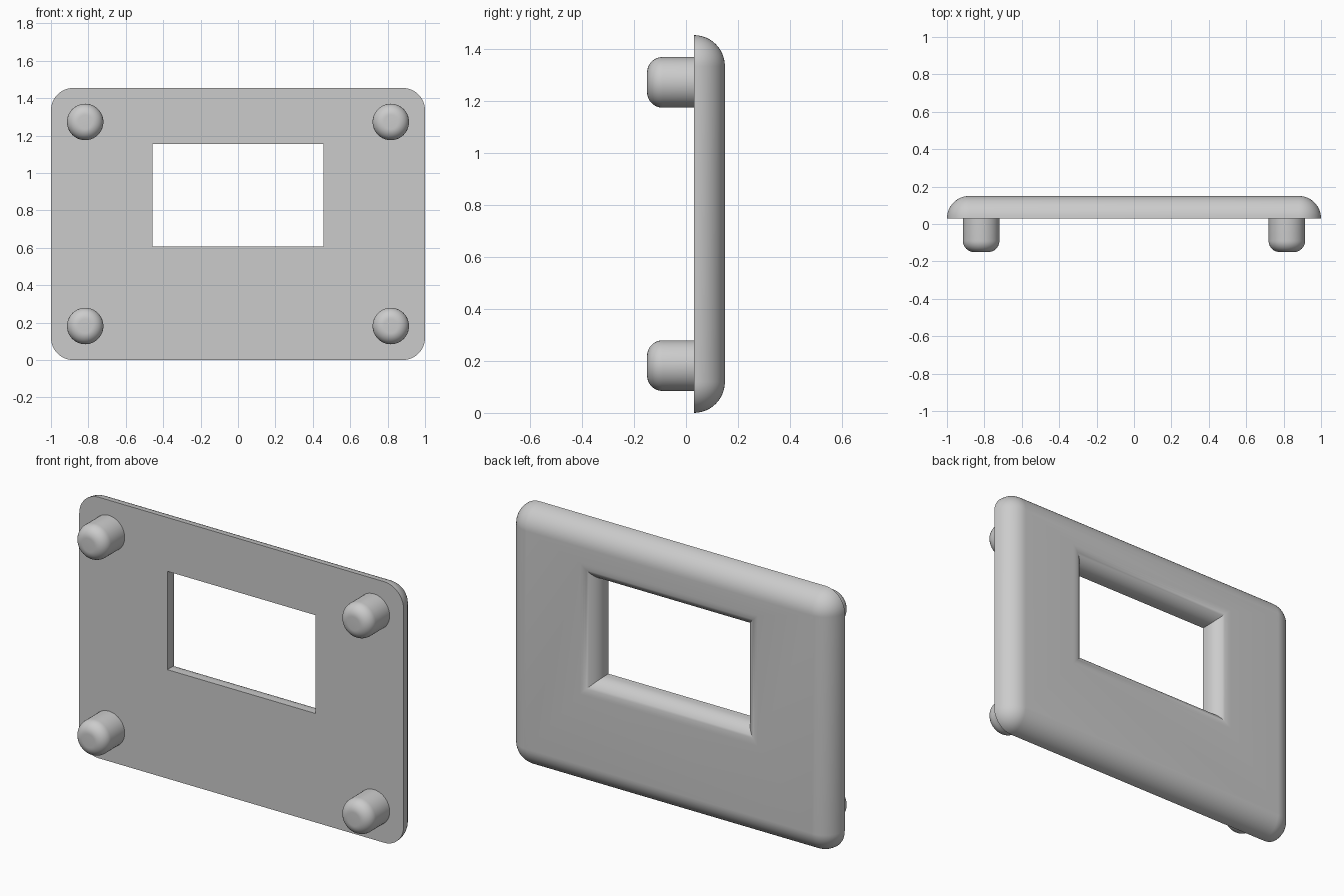
import bpy, bmesh
from math import sin, cos, pi, radians

cube = bpy.data.objects.get("Cube")
if cube:
    bpy.data.objects.remove(cube, do_unlink=True)

WIDTH, HEIGHT = 2.0, 1.455
FRONT, BACK, PEG_END = 0.03, 0.15, -0.15
ROUND, WINDOW_ROUND, STEPS = 0.12, 0.091, 12
MID_Z = HEIGHT / 2

grey = bpy.data.materials.new("plain_grey")
grey.use_nodes = True
colour = (0.6, 0.6, 0.6, 1)
grey.diffuse_color = colour
grey.node_tree.nodes["Principled BSDF"].inputs["Base Color"].default_value = colour


def rounded_rect(half_x, half_z, mid_z, radius, y):
    """Ring of points; a zero radius collapses to sharp corners on merging."""
    points = []
    for corner, (sx, sz) in enumerate([(1, 1), (-1, 1), (-1, -1), (1, -1)]):
        for i in range(STEPS + 1):
            a = (corner + i / STEPS) * pi / 2
            points.append((sx * (half_x - radius) + radius * cos(a), y,
                           mid_z + sz * (half_z - radius) + radius * sin(a)))
    return points


def skin(name, rings, closed=False):
    """Join successive rings with quads, capping the ends if not closed."""
    bm = bmesh.new()
    loops = [[bm.verts.new(p) for p in ring] for ring in rings]
    pairs = list(zip(loops, loops[1:] + loops[:1]))
    for a, b in pairs if closed else pairs[:-1]:
        for i in range(len(a)):
            j = (i + 1) % len(a)
            bm.faces.new((a[i], a[j], b[j], b[i]))
    if not closed:
        bm.faces.new(loops[0])
        bm.faces.new(loops[-1])
    bmesh.ops.remove_doubles(bm, verts=bm.verts, dist=1e-5)
    bmesh.ops.recalc_face_normals(bm, faces=bm.faces)
    mesh = bpy.data.meshes.new(name)
    bm.to_mesh(mesh)
    bm.free()
    mesh.materials.append(grey)
    obj = bpy.data.objects.new(name, mesh)
    bpy.context.collection.objects.link(obj)
    bpy.ops.object.select_all(action='DESELECT')
    obj.select_set(True)
    bpy.context.view_layer.objects.active = obj
    bpy.ops.object.shade_smooth_by_angle(angle=radians(30))
    return obj


# Plate: outer rounded rim, then the window with its rounded rear edge
arc = [i / STEPS * pi / 2 for i in range(STEPS + 1)]
rings = []
for a in arc:
    inset = ROUND * (1 - cos(a))
    rings.append(rounded_rect(WIDTH / 2 - inset, MID_Z - inset, MID_Z,
                              ROUND - inset, FRONT + ROUND * sin(a)))
for a in reversed(arc):
    flare = WINDOW_ROUND * (1 - cos(a))
    rings.append(rounded_rect(0.457 + flare, 0.274 + flare, 0.881, 0,
                              BACK - WINDOW_ROUND * (1 - sin(a))))
rings.append(rounded_rect(0.457, 0.274, 0.881, 0, FRONT))
skin("plate", rings, closed=True)

# Four pegs with rounded ends
PEG_RADIUS, PEG_ROUND, SIDES = 0.0975, 0.06, 40
profile = [(PEG_RADIUS, FRONT)] + [
    (PEG_RADIUS - PEG_ROUND * (1 - cos(a)), PEG_END + PEG_ROUND * (1 - sin(a)))
    for a in arc]
for side, x in (("left", 0.817), ("right", -0.817)):
    for level, z in (("lower", 0.182), ("upper", 1.273)):
        skin(f"{level}_{side}_peg", [
            [(x + r * cos(2 * pi * i / SIDES), y, z + r * sin(2 * pi * i / SIDES))
             for i in range(SIDES)] for r, y in profile])
